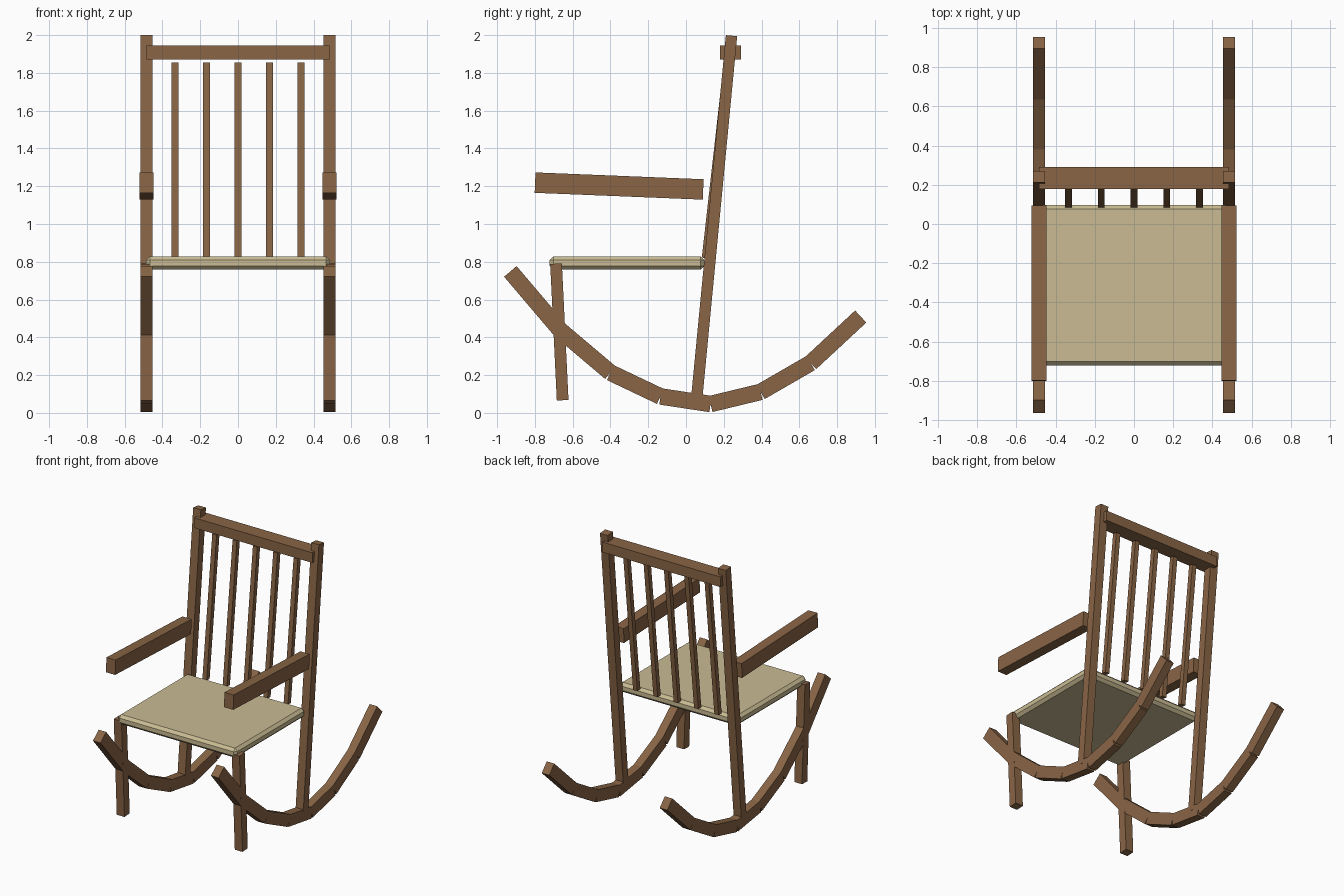
import bpy
import bmesh
from mathutils import Matrix, Vector

default = bpy.data.objects.get("Cube")
if default:
    bpy.data.objects.remove(default, do_unlink=True)


def make_material(name, rgb):
    mat = bpy.data.materials.new(name)
    mat.use_nodes = True
    mat.diffuse_color = (*rgb, 1)
    mat.node_tree.nodes["Principled BSDF"].inputs["Base Color"].default_value = (*rgb, 1)
    return mat


WOOD = make_material("brown wood", (0.25, 0.13, 0.06))
CREAM = make_material("cream cushion", (0.585, 0.497, 0.292))
SIDE_X = 0.484


def make_object(name, bm, mat, mirrored=False):
    mesh = bpy.data.meshes.new(name)
    bm.to_mesh(mesh)
    bm.free()
    mesh.materials.append(mat)
    obj = bpy.data.objects.new(name, mesh)
    bpy.context.collection.objects.link(obj)
    if mirrored:
        obj.modifiers.new("Mirror", 'MIRROR').use_axis[0] = True
    return obj


def add_beam(bm, x, start, end, width, depth):
    """Box running between two (y, z) points in the plane at x."""
    a, b = Vector((x, *start)), Vector((x, *end))
    along = (b - a).normalized()
    side = Vector((1, 0, 0))
    turn = Matrix((side, along.cross(side), along)).transposed().to_4x4()
    size = Matrix.Diagonal((width, depth, (b - a).length, 1))
    bmesh.ops.create_cube(bm, size=1, matrix=Matrix.Translation((a + b) / 2) @ turn @ size)


def add_box(bm, low, high):
    low, high = Vector(low), Vector(high)
    size = Matrix.Diagonal((*(high - low), 1))
    bmesh.ops.create_cube(bm, size=1, matrix=Matrix.Translation((low + high) / 2) @ size)


# Side parts, mirrored to both sides
side_beams = {
    "back_posts": ((0.056, 0.07), (0.241, 1.997), 0.063, 0.06),
    "front_legs": ((-0.653, 0.067), (-0.688, 0.79), 0.063, 0.062),
    "armrests": ((-0.799, 1.219), (0.091, 1.183), 0.075, 0.108),
}
for name, (start, end, width, depth) in side_beams.items():
    bm = bmesh.new()
    add_beam(bm, SIDE_X, start, end, width, depth)
    make_object(name, bm, WOOD, mirrored=True)

# Rockers made of straight segments with square ends
heights = [0.749, 0.437, 0.213, 0.087, 0.047, 0.111, 0.264, 0.51]
points = [(-0.93 + 0.265 * i, z) for i, z in enumerate(heights)]
bm = bmesh.new()
for start, end in zip(points, points[1:]):
    add_beam(bm, SIDE_X, start, end, 0.062, 0.087)
make_object("rockers", bm, WOOD, mirrored=True)

# Back slats
bm = bmesh.new()
for i in range(-2, 3):
    add_beam(bm, i / 6, (0.101, 0.82), (0.217, 1.852), 0.035, 0.035)
make_object("back_slats", bm, WOOD)

# Top rail
bm = bmesh.new()
add_box(bm, (-0.484, 0.179, 1.87), (0.484, 0.29, 1.945))
make_object("top_rail", bm, WOOD)

# Seat with chamfered edges
bm = bmesh.new()
add_box(bm, (-0.487, -0.722, 0.758), (0.487, 0.096, 0.829))
bmesh.ops.bevel(bm, geom=bm.edges[:], offset=0.02, segments=1, affect='EDGES')
make_object("seat", bm, CREAM)
